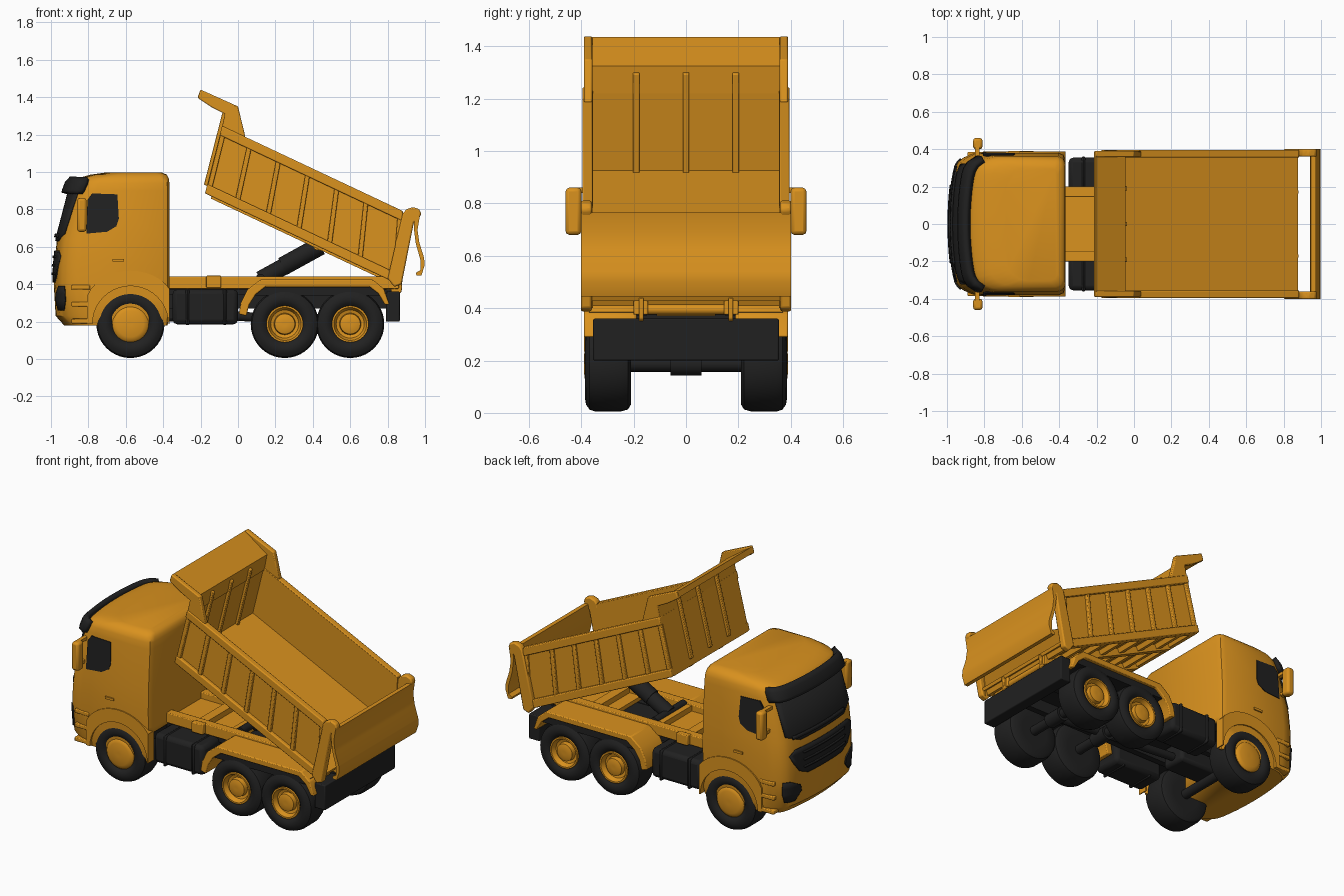
import bpy, bmesh, math
from mathutils import Vector

cube = bpy.data.objects.get("Cube")
if cube:
    bpy.data.objects.remove(cube, do_unlink=True)


def material(name, rgb):
    m = bpy.data.materials.new(name)
    m.use_nodes = True
    m.diffuse_color = (*rgb, 1)
    m.node_tree.nodes["Principled BSDF"].inputs["Base Color"].default_value = (*rgb, 1)
    return m


ORANGE = material("construction orange", (0.70, 0.287, 0.013))
BLACK = material("matt black", (0.015, 0.015, 0.015))


def finish(name, bm, mat, bevel=0.0, angle=35):
    bmesh.ops.recalc_face_normals(bm, faces=bm.faces)
    mesh = bpy.data.meshes.new(name)
    bm.to_mesh(mesh)
    bm.free()
    mesh.materials.append(mat)
    ob = bpy.data.objects.new(name, mesh)
    bpy.context.collection.objects.link(ob)
    bpy.ops.object.select_all(action="DESELECT")
    ob.select_set(True)
    bpy.context.view_layer.objects.active = ob
    bpy.ops.object.shade_smooth_by_angle(angle=math.radians(angle))
    if bevel:
        mod = ob.modifiers.new("soft edges", "BEVEL")
        mod.width, mod.segments, mod.limit_method = bevel, 2, "ANGLE"
    return ob


def bridge(bm, a, b, closed=True):
    n = len(a)
    for i in range(n if closed else n - 1):
        j = (i + 1) % n
        bm.faces.new((a[i], a[j], b[j], b[i]))


def prism(name, shapes, y0, y1, mat, both=False, bevel=0.0):
    """Extrude x-z outlines along y, optionally on both sides."""
    bm = bmesh.new()
    for pts in shapes:
        for s in ((1, -1) if both else (1,)):
            a, b = [[bm.verts.new((x, s * y, z)) for x, z in pts] for y in (y0, y1)]
            bm.faces.new(a)
            bm.faces.new(b)
            bridge(bm, a, b)
    return finish(name, bm, mat, bevel)


def rect(x0, x1, z0, z1):
    return [(x0, z0), (x1, z0), (x1, z1), (x0, z1)]


def lathe(name, x, z, profile, mat, n=40):
    """Revolve (radius, y) profile about the axle, on both sides."""
    bm = bmesh.new()
    for s in (1, -1):
        rings = [[bm.verts.new((x + r * math.cos(2 * math.pi * i / n), s * y,
                                z + r * math.sin(2 * math.pi * i / n))) for i in range(n)]
                 for r, y in profile]
        for a, b in zip(rings, rings[1:]):
            bridge(bm, a, b)
        bm.faces.new(rings[0])
        bm.faces.new(rings[-1])
    return finish(name, bm, mat)


def rod(name, p, q, r, mat, n=20):
    p, q = Vector(p), Vector(q)
    bm = bmesh.new()
    bmesh.ops.create_cone(bm, cap_ends=True, segments=n, radius1=r, radius2=r, depth=(q - p).length)
    rot = (q - p).to_track_quat("Z", "Y").to_matrix()
    for v in bm.verts:
        v.co = rot @ v.co + (p + q) / 2
    return finish(name, bm, mat)


# Cab: rows of height, front x, half width, back x
CAB = [(0.18, -0.93, 0.365, -0.37), (0.23, -0.975, 0.375, -0.365), (0.40, -0.985, 0.38, -0.365),
       (0.50, -0.982, 0.382, -0.365), (0.64, -0.968, 0.38, -0.365), (0.90, -0.90, 0.364, -0.365),
       (0.94, -0.885, 0.36, -0.367), (0.965, -0.86, 0.352, -0.37), (0.985, -0.79, 0.335, -0.38),
       (0.998, -0.70, 0.305, -0.41)]


def cab_front(y, z):
    for a, b in zip(CAB, CAB[1:]):
        if z <= b[0]:
            break
    f = (z - a[0]) / (b[0] - a[0])
    xf, w = a[1] + f * (b[1] - a[1]), a[2] + f * (b[2] - a[2])
    t = min(1, abs(y) / w)
    return xf + 0.04 * t ** 2 + 0.10 * t ** 14


bm = bmesh.new()
half = [0, 0.2, 0.4, 0.55, 0.7, 0.8, 0.87, 0.93, 0.97, 1]
span = [-t for t in half[:0:-1]] + half
rings = []
for z, xf, w, xr in CAB:
    pts = [(cab_front(t * w, z), t * w) for t in span]
    back = [(xr - 0.04, w), (xr - 0.012, w - 0.012), (xr, w - 0.04)]
    pts += back + [(x, -y) for x, y in reversed(back)]
    rings.append([bm.verts.new((x, y, z)) for x, y in pts])
for a, b in zip(rings, rings[1:]):
    bridge(bm, a, b)
bm.faces.new(rings[0])
bm.faces.new(rings[-1])
cab = finish("cab", bm, ORANGE)

# Wheel arch and chassis clearance cut out of the cab
FRONT_X, AXLE_Z = -0.575, 0.187
arch_cut = rod("arch_cutter", (FRONT_X, -0.6, AXLE_Z), (FRONT_X, 0.6, AXLE_Z), 0.205, ORANGE, 48)
bay_cut = prism("bay_cutter", [rect(FRONT_X, -0.3, 0.1, 0.365)], -0.34, 0.34, ORANGE)
for cutter in (arch_cut, bay_cut):
    mod = cab.modifiers.new("cut", "BOOLEAN")
    mod.object, mod.operation, mod.solver = cutter, "DIFFERENCE", "EXACT"
    bpy.context.view_layer.objects.active = cab
    bpy.ops.object.modifier_apply(modifier=mod.name)
    bpy.data.objects.remove(cutter, do_unlink=True)


def front_patch(name, rows, mat, off=0.005, thick=0.008, both=False):
    """Plate following the curved cab front; rows are (z, y start, y end)."""
    bm = bmesh.new()
    n = 24
    for s in ((1, -1) if both else (1,)):
        grid = []
        for z, y0, y1 in rows:
            ys = [y0 + (y1 - y0) * i / n for i in range(n + 1)]
            grid.append([bm.verts.new((cab_front(y, z) - off, s * y, z)) for y in ys])
        for a, b in zip(grid, grid[1:]):
            bridge(bm, a, b, False)
    ob = finish(name, bm, mat)
    mod = ob.modifiers.new("thickness", "SOLIDIFY")
    mod.thickness, mod.offset = thick, 0
    return ob


front_patch("windscreen", [(0.63, -0.22, 0.22), (0.67, -0.32, 0.32), (0.90, -0.325, 0.325)], BLACK)
front_patch("wiper", [(0.65, -0.22, 0.28), (0.67, -0.22, 0.28)], BLACK, 0.014, 0.01)
front_patch("sun_visor", [(0.885, -0.35, 0.35), (0.90, -0.352, 0.352), (0.94, -0.349, 0.349),
                          (0.962, -0.336, 0.336)], BLACK, 0.024, 0.035)
front_patch("grille", [(0.41, -0.17, 0.17), (0.44, -0.24, 0.24), (0.50, -0.285, 0.285),
                       (0.55, -0.31, 0.31), (0.58, -0.26, 0.26)], BLACK, 0.004)
for i, z in enumerate((0.45, 0.495, 0.54)):
    front_patch(f"grille_slat_{i}", [(z, -0.2, 0.2), (z + 0.012, -0.21, 0.21)], BLACK, 0.009, 0.01)
front_patch("headlight", [(0.26, 0.27, 0.335), (0.31, 0.22, 0.345), (0.35, 0.23, 0.347), (0.39, 0.31, 0.347)],
            BLACK, both=True)

# Cab sides: windows leaning with the pillars, arch lips, steps, handles and mirrors
window = prism("side_window", [[(-0.81, 0.67), (-0.70, 0.68), (-0.65, 0.71), (-0.637, 0.75), (-0.645, 0.88),
                                (-0.78, 0.885), (-0.805, 0.85)]], 0.376, 0.384, BLACK, True)
for v in window.data.vertices:
    v.co.y -= math.copysign((v.co.z - 0.64) * 0.0615, v.co.y)
angles = [math.pi * i / 20 for i in range(21)]
outer = [(FRONT_X + 0.21 * max(-1.1, min(1, 1.25 * math.cos(a))), AXLE_Z + 0.285 * math.sin(a) ** 0.8)
         for a in angles]
inner = [(FRONT_X + 0.203 * math.cos(a), AXLE_Z + 0.203 * math.sin(a)) for a in reversed(angles)]
prism("front_arch_lip", [outer + inner], 0.33, 0.388, ORANGE, True)
prism("cab_step", [rect(-0.89, -0.79, z, z + 0.025) for z in (0.19, 0.28, 0.37)], 0.33, 0.385, ORANGE, True, 0.005)
prism("door_handle", [rect(-0.67, -0.61, 0.52, 0.535)], 0.37, 0.39, ORANGE, True)
prism("mirror", [rect(-0.86, -0.81, 0.68, 0.86)], 0.40, 0.46, ORANGE, True, 0.014)
prism("mirror_arm", [rect(-0.85, -0.825, z, z + 0.02) for z in (0.70, 0.84)], 0.34, 0.42, ORANGE, True)

# Wheels
TYRE = [(0.095, 0.335), (0.096, 0.365), (0.11, 0.378), (0.13, 0.386), (0.155, 0.382), (0.175, 0.368),
        (0.182, 0.345), (0.182, 0.25), (0.174, 0.222), (0.155, 0.21), (0.095, 0.21)]
FRONT_RIM = [(0.097, 0.33), (0.097, 0.37), (0.088, 0.38), (0.07, 0.385), (0.03, 0.39), (0.012, 0.39)]
REAR_RIM = [(0.098, 0.33), (0.098, 0.38), (0.088, 0.38), (0.075, 0.35), (0.058, 0.345), (0.054, 0.372),
            (0.035, 0.378), (0.012, 0.378)]
for label, x, rim in (("front", FRONT_X, FRONT_RIM), ("middle", 0.25, REAR_RIM), ("rear", 0.6, REAR_RIM)):
    lathe(label + "_tyres", x, AXLE_Z, TYRE, BLACK)
    lathe(label + "_rims", x, AXLE_Z, rim, ORANGE)
    rod(label + "_axle", (x, -0.24, AXLE_Z), (x, 0.24, AXLE_Z), 0.03, BLACK)
    if label != "front":
        rod(label + "_differential", (x, -0.06, AXLE_Z), (x, 0.06, AXLE_Z), 0.045, BLACK)

# Chassis
prism("chassis_rail", [rect(-0.9, 0.82, 0.27, 0.375)], 0.11, 0.15, BLACK, True)
prism("chassis_crossmember", [rect(x, x + 0.05, 0.28, 0.36) for x in (-0.72, -0.4, -0.1, 0.15, 0.42, 0.74)],
      -0.14, 0.14, BLACK)
prism("chassis_floor", [rect(-0.38, 0.82, 0.345, 0.372)], -0.19, 0.19, BLACK)
prism("gearbox", [rect(-0.78, -0.3, 0.2, 0.34)], -0.085, 0.085, BLACK, bevel=0.02)
prism("cab_underside", [rect(-0.75, -0.37, 0.315, 0.365)], -0.32, 0.32, BLACK)
rod("drive_shaft", (-0.3, 0, 0.25), (0.6, 0, AXLE_Z), 0.025, BLACK)
prism("side_tank", [rect(-0.35, 0.0, 0.185, 0.372)], 0.16, 0.355, BLACK, True, 0.025)
prism("tank_strap", [rect(x, x + 0.02, 0.18, 0.375) for x in (-0.28, -0.08)], 0.17, 0.362, BLACK, True, 0.02)
prism("rear_underrun_bar", [rect(0.79, 0.865, 0.2, 0.36)], -0.355, 0.355, BLACK, bevel=0.006)
prism("wheel_liner", [rect(0.09, 0.77, 0.34, 0.385)], 0.15, 0.37, BLACK, True)
prism("subframe_rail", [rect(-0.38, 0.86, 0.375, 0.44)], 0.145, 0.2, ORANGE, True, 0.005)
prism("subframe_deck", [rect(-0.38, 0.1, 0.375, 0.4), rect(0.42, 0.84, 0.375, 0.4)], -0.15, 0.15, ORANGE)
prism("subframe_bar", [rect(x, x + 0.06, 0.38, 0.435) for x in (-0.17, 0.06, 0.5)], -0.16, 0.16, ORANGE)
prism("subframe_bracket", [rect(-0.17, -0.09, 0.38, 0.445)], 0.19, 0.23, ORANGE, True, 0.005)

# Rear mudguards
prism("rear_mudguard", [[(0.005, 0.24), (0.015, 0.3), (0.05, 0.37), (0.12, 0.425), (0.72, 0.425), (0.78, 0.375),
                         (0.81, 0.29), (0.785, 0.29), (0.75, 0.35), (0.70, 0.388), (0.15, 0.388),
                         (0.095, 0.345), (0.06, 0.29), (0.045, 0.23)]], 0.19, 0.39, ORANGE, True, 0.006)

# Tipping body in a tilted frame: u runs forward from the hinge, v up from the floor
TILT = math.radians(25.2)
C, S = math.cos(TILT), math.sin(TILT)


def tip(*pts):
    return [(0.855 - u * C + v * S, 0.40 + u * S + v * C) for u, v in pts]


def side_u(f, v):
    return 1.14 * f + (0.14 - 0.07 * f) * v / 0.36


def panel(f0, f1, v0, v1):
    return tip((side_u(f0, v0), v0), (side_u(f1, v0), v0), (side_u(f1, v1), v1), (side_u(f0, v1), v1))


prism("body_side", [panel(0, 1, 0, 0.36)], 0.355, 0.374, ORANGE, True)
prism("body_side_rail", [panel(0, 1, 0, 0.05), panel(0, 1, 0.315, 0.365)], 0.356, 0.396, ORANGE, True, 0.006)
prism("body_side_rib", [panel(f - 0.012, f + 0.012, 0.04, 0.33) for f in (0.015, 0.2, 0.36, 0.52, 0.68, 0.84, 0.985)],
      0.36, 0.392, ORANGE, True, 0.005)
prism("body_floor", [tip((0, 0.03), (1.14, 0.03), (1.14, 0.05), (0, 0.05))], -0.36, 0.36, ORANGE)
prism("floor_crossmember", [tip((u, 0), (u + 0.04, 0), (u + 0.04, 0.035), (u, 0.035))
                            for u in (0.02, 0.18, 0.34, 0.5, 0.66, 0.82, 0.98, 1.09)], -0.355, 0.355, ORANGE)
prism("floor_beam", [tip((0.02, -0.012), (1.1, -0.012), (1.1, 0.035), (0.02, 0.035))], 0.13, 0.17, ORANGE, True)
prism("body_front_wall", [panel(0.98, 1, 0, 0.36)], -0.37, 0.37, ORANGE)
for i, y in enumerate((-0.19, 0, 0.19)):
    prism(f"front_wall_rib_{i}", [panel(0.965, 1.015, 0.04, 0.43)], y - 0.012, y + 0.012, ORANGE, bevel=0.004)

# Cab guard at the top of the front wall
prism("guard_sheet", [[(-0.09, 1.22), (-0.07, 1.31), (-0.215, 1.40), (-0.203, 1.435), (-0.045, 1.325),
                       (-0.065, 1.22)]], -0.375, 0.375, ORANGE)
prism("guard_gusset", [[(-0.09, 1.22), (-0.07, 1.31), (-0.14, 1.345), (-0.215, 1.395), (-0.2, 1.44),
                        (0.0, 1.35), (0.04, 1.185)]], 0.358, 0.39, ORANGE, True, 0.006)

# Rear posts and swinging tailgate
prism("rear_post", [[(0.80, 0.43), (0.88, 0.775), (0.90, 0.80), (0.935, 0.812), (0.97, 0.80), (0.98, 0.775),
                     (0.965, 0.745), (0.94, 0.73), (0.875, 0.40), (0.835, 0.385)]], 0.36, 0.402, ORANGE, True, 0.008)
prism("tailgate", [[(0.945, 0.765), (0.94, 0.70), (0.95, 0.62), (0.975, 0.53), (0.975, 0.475), (0.95, 0.46),
                    (0.955, 0.445), (0.98, 0.445), (0.998, 0.50), (0.995, 0.54), (0.97, 0.62), (0.96, 0.69),
                    (0.972, 0.765)]], -0.402, 0.402, ORANGE)
prism("hinge_lug", [[(0.78, 0.42), (0.80, 0.34), (0.83, 0.32), (0.875, 0.36), (0.88, 0.44)]],
      0.162, 0.18, ORANGE, True, 0.004)
rod("hinge_pin", (0.835, -0.2, 0.395), (0.835, 0.2, 0.395), 0.02, ORANGE)

# Tipping ram
rod("ram_barrel", (0.12, 0, 0.425), (0.31, 0, 0.53), 0.045, BLACK)
rod("ram_piston", (0.24, 0, 0.495), (0.44, 0, 0.605), 0.05, BLACK)
rod("ram_pivot", (0.12, -0.15, 0.43), (0.12, 0.15, 0.43), 0.025, BLACK)
prism("ram_mount", [[(0.39, 0.625), (0.41, 0.585), (0.47, 0.575), (0.52, 0.57)]], -0.08, 0.08, ORANGE)
